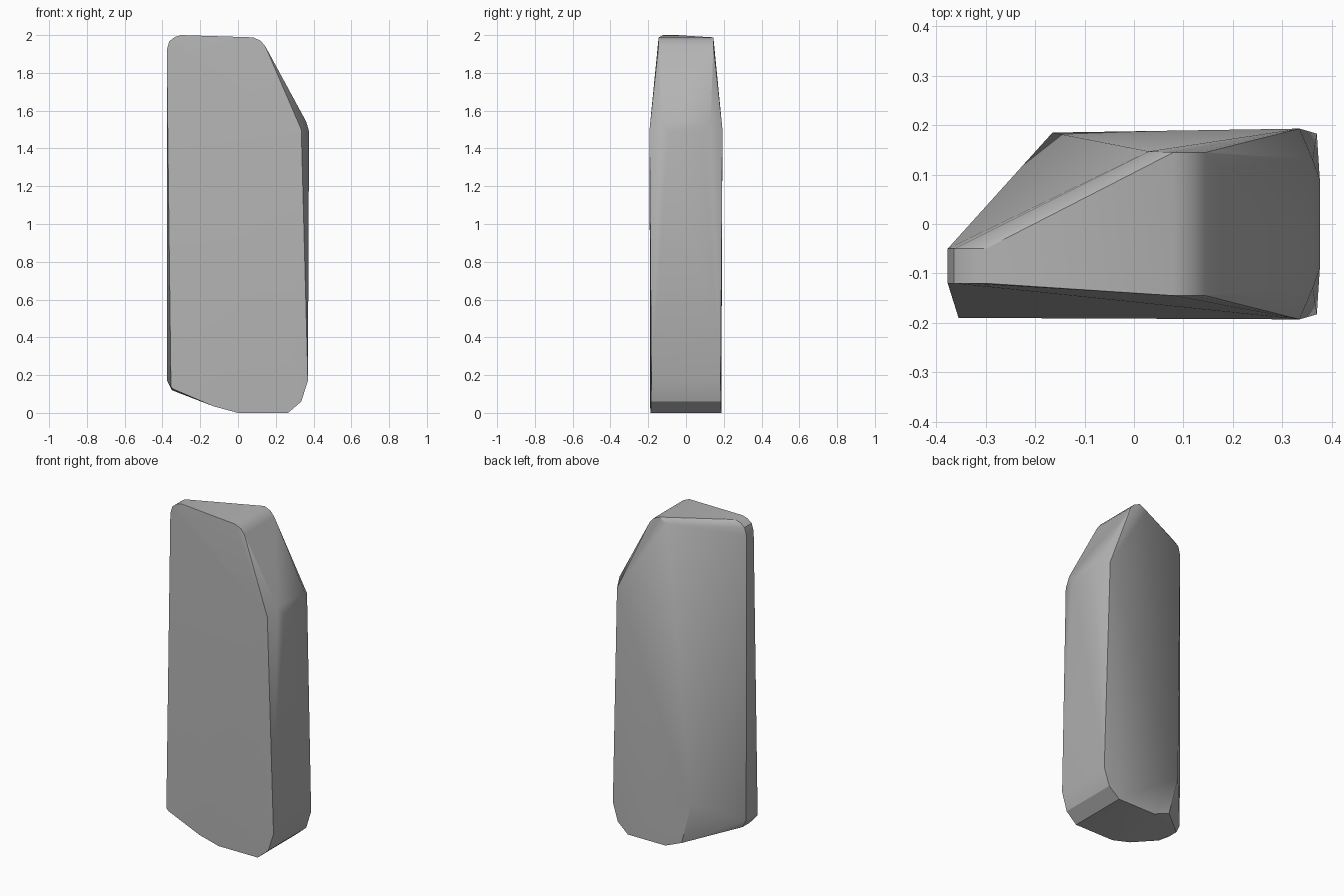
import bpy
import bmesh
import math

cube = bpy.data.objects.get("Cube")
if cube:
    bpy.data.objects.remove(cube, do_unlink=True)

# Plain grey stone
stone = bpy.data.materials.new("stone_grey")
stone.use_nodes = True
colour = (0.45, 0.45, 0.45, 1)
stone.diffuse_color = colour
stone.node_tree.nodes["Principled BSDF"].inputs["Base Color"].default_value = colour


def mirrored(points):
    """Points given as (x, half depth, z), placed on both faces."""
    return [(x, s * y, z) for x, y, z in points for s in (-1, 1)]


# Straight right side with its sloping shoulder and clipped foot
right_side = mirrored([
    (0.08, 0.145, 1.988), (0.12, 0.145, 1.97), (0.145, 0.145, 1.94),
    (0.335, 0.193, 1.5), (0.362, 0.13, 1.54), (0.376, 0.09, 1.49),
    (0.37, 0.183, 0.17), (0.335, 0.185, 0.06), (0.265, 0.187, 0.0),
])

# Narrow left edge, rounded at the top
left_side = [(x, y, z) for y in (-0.12, -0.05) for x, z in (
    (-0.3, 2.0), (-0.335, 1.99), (-0.364, 1.967), (-0.377, 1.92),
    (-0.375, 0.17), (-0.35, 0.12))]

# Curved foot of the front face
front_foot = [(-0.355, -0.19, 0.14), (-0.34, -0.19, 0.125),
              (-0.13, -0.19, 0.035), (0.0, -0.188, 0.0)]

# Back face: top corner and the low corner where the facets meet
back_corners = [(0.03, 0.147, 1.96), (-0.165, 0.185, 0.3),
                (-0.1, 0.185, 0.045), (0.01, 0.186, 0.0)]

# Wrap the corners into one faceted block
bm = bmesh.new()
for point in right_side + left_side + front_foot + back_corners:
    bm.verts.new(point)
hull = bmesh.ops.convex_hull(bm, input=bm.verts[:])
bmesh.ops.delete(bm, geom=[v for v in bm.verts if not v.link_faces], context='VERTS')
bmesh.ops.dissolve_limit(bm, angle_limit=math.radians(0.5),
                         verts=bm.verts[:], edges=bm.edges[:])
bmesh.ops.recalc_face_normals(bm, faces=bm.faces[:])

mesh = bpy.data.meshes.new("standing_stone")
bm.to_mesh(mesh)
bm.free()
mesh.materials.append(stone)
block = bpy.data.objects.new("standing_stone", mesh)
bpy.context.collection.objects.link(block)

# Soft shading over the rounded corners, sharp main edges
bpy.ops.object.select_all(action='DESELECT')
block.select_set(True)
bpy.context.view_layer.objects.active = block
bpy.ops.object.shade_smooth_by_angle(angle=math.radians(30))
